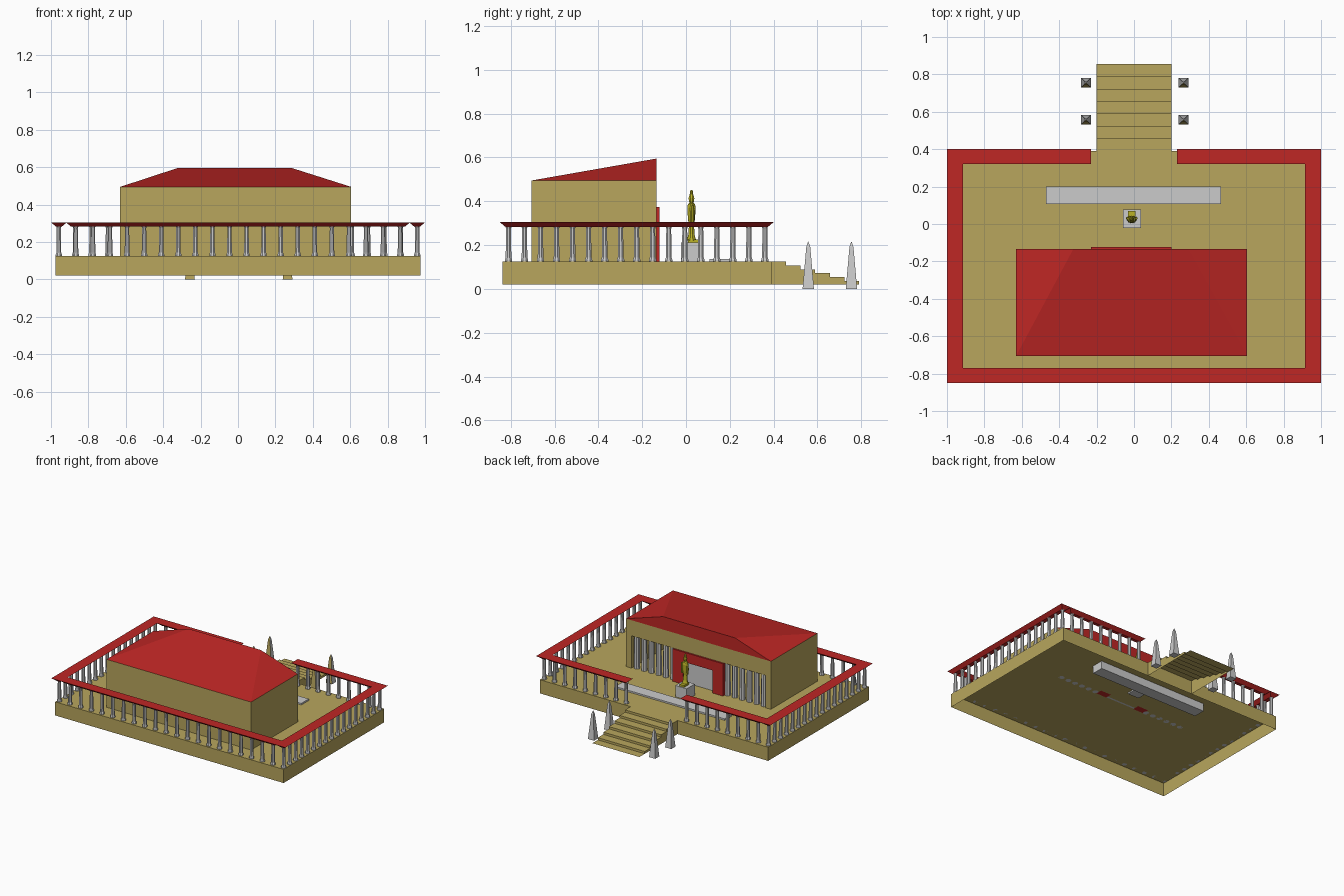
import bpy, bmesh, math

if "Cube" in bpy.data.objects:
    bpy.data.objects.remove(bpy.data.objects["Cube"])

def mat(name, c):
    m = bpy.data.materials.new(name)
    m.diffuse_color = (*c, 1)
    m.use_nodes = True
    m.node_tree.nodes["Principled BSDF"].inputs["Base Color"].default_value = m.diffuse_color
    return m

TAN = mat("sandstone", (0.48, 0.38, 0.11))
RED = mat("red_paint", (0.52, 0.02, 0.018))
GOLD = mat("gold", (0.5, 0.45, 0.02))

def make(name, verts, faces, material=None):
    me = bpy.data.meshes.new(name)
    me.from_pydata(verts, [], faces)
    bm = bmesh.new()
    bm.from_mesh(me)
    bmesh.ops.recalc_face_normals(bm, faces=bm.faces)
    bm.to_mesh(me)
    bm.free()
    ob = bpy.data.objects.new(name, me)
    bpy.context.collection.objects.link(ob)
    if material:
        me.materials.append(material)
    return ob

HEX = [(0, 1, 5, 4), (1, 2, 6, 5), (2, 3, 7, 6), (3, 0, 4, 7), (4, 5, 6, 7), (3, 2, 1, 0)]

def rect(x0, x1, y0, y1, z):
    return [(x0, y0, z), (x1, y0, z), (x1, y1, z), (x0, y1, z)]

def box(name, x0, x1, y0, y1, z0, z1, material=None, open_bottom=False):
    return make(name, rect(x0, x1, y0, y1, z0) + rect(x0, x1, y0, y1, z1),
                HEX[:5] if open_bottom else HEX, material)

def lathe(name, profile, x, y, sides=8, material=None, sy=1.0):
    """Closed turned solid from (radius, z) pairs."""
    v, f = [], []
    for r, z in profile:
        for i in range(sides):
            a = 2 * math.pi * (i + 0.5) / sides
            v.append((x + r * math.cos(a), y + sy * r * math.sin(a), z))
    for k in range(len(profile) - 1):
        for i in range(sides):
            j = (i + 1) % sides
            f.append((k * sides + i, k * sides + j, (k + 1) * sides + j, (k + 1) * sides + i))
    f += [tuple(range(sides))[::-1], tuple(range(len(v) - sides, len(v)))]
    return make(name, v, f, material)

# Hollow platform, open underneath
FLOOR = 0.125
box("platform", -0.975, 0.975, -0.837, 0.39, 0.02, FLOOR, TAN, True)

# Staircase shell: stepped profile, open underneath
prof, y, z = [(0.39, FLOOR)], 0.39, FLOOR
for i in range(6):
    y += 0.0665
    prof.append((y, z))
    z -= 0.0175
    prof.append((y, z))
n = len(prof)
prof += [(0.855, 0.02), (0.39, 0.02)]
m = len(prof)
verts = [(x, a, b) for x in (-0.2, 0.2) for a, b in prof]
side = list(range(n)) + [n + 1]
make("staircase", verts, [(i, i + 1, m + i + 1, m + i) for i in range(n)]
     + [tuple(side), tuple(m + i for i in side)], TAN)

# Colonnade columns
def column(name, x, y, top=0.288):
    h = top - FLOOR
    lathe(name, [(0.018, FLOOR), (0.018, FLOOR + 0.05 * h), (0.014, FLOOR + 0.12 * h),
                 (0.012, FLOOR + 0.92 * h), (0.016, top)], x, y)

X, Y0, Y1 = 0.958, -0.81, 0.36
for i in range(22):
    column("front_column", -X + 2 * X * i / 21, Y0)
for s in (-1, 1):
    for i in range(1, 16):
        column("side_column", s * X, Y0 + (Y1 - Y0) * i / 16)
    for i in range(9):
        column("back_column", s * (X - i * 0.0875), Y1)

# Red colonnade roofs: wide at the top, narrow underneath
def beam(name, x0, x1, y0, y1):
    cut = 0.028
    make(name, rect(x0 + cut, x1 - cut, y0 + cut, y1 - cut, 0.282)
         + rect(x0, x1, y0, y1, 0.305), HEX, RED)

beam("front_colonnade_roof", -0.92, 0.92, -0.85, -0.77)
for s in (-1, 1):
    a, b = sorted((s * 0.915, s * 1.0))
    beam("side_colonnade_roof", a, b, -0.85, 0.4)
    a, b = sorted((s * 0.23, s * 0.92))
    beam("back_colonnade_roof", a, b, 0.32, 0.4)

# Main hall walls
L, R, F, B, TOP = -0.63, 0.605, -0.705, -0.135, 0.495
box("hall_front_wall", L, R, F, F + 0.03, FLOOR, TOP, TAN)
box("hall_left_wall", L, L + 0.045, F + 0.03, B, FLOOR, TOP, TAN)
box("hall_right_wall", R - 0.045, R, F + 0.03, B, FLOOR, TOP, TAN)
box("hall_header", L + 0.045, R - 0.045, B - 0.04, B, 0.375, TOP, TAN)

# Hall roof: half hip with its ridge over the open side
make("hall_roof", rect(L, R, F, B, TOP) + [(-0.325, B, 0.595), (0.29, B, 0.595)],
     [(0, 3, 2, 1), (0, 1, 5, 4), (1, 2, 5), (0, 4, 3), (3, 4, 5, 2)], RED)

# Porch columns
for i in range(6):
    for x in (L + 0.075 + i * 0.062, R - 0.075 - i * 0.062):
        lathe("porch_column", [(0.022, FLOOR), (0.02, 0.375)], x, B - 0.025)

# Red portal with grey door
box("portal_left_post", -0.23, -0.14, B - 0.04, -0.122, FLOOR, 0.3, RED)
box("portal_right_post", 0.11, 0.2, B - 0.04, -0.122, FLOOR, 0.3, RED)
box("portal_lintel", -0.23, 0.2, B - 0.04, -0.122, 0.3, 0.375, RED)
box("door", -0.14, 0.11, B - 0.035, B - 0.02, FLOOR, 0.3)

# Long slab and statue pedestal
box("long_slab", -0.47, 0.465, 0.108, 0.2, 0.065, 0.137)
box("pedestal", -0.06, 0.037, -0.022, 0.077, 0.115, 0.212)

# Gold standing statue
SX, SY = -0.012, 0.025
box("statue_feet", SX - 0.02, SX + 0.02, 0.01, 0.07, 0.212, 0.226, GOLD)
lathe("statue_robe", [(0.026, 0.222), (0.017, 0.25), (0.015, 0.29), (0.02, 0.32),
                      (0.024, 0.37), (0.02, 0.388), (0.008, 0.394)], SX, SY, 10, GOLD, 0.8)
lathe("statue_head", [(0.007, 0.388), (0.013, 0.402), (0.014, 0.415), (0.009, 0.43),
                      (0.007, 0.445), (0.003, 0.452)], SX, SY, 8, GOLD)
for s in (-1, 1):
    lathe("statue_arm", [(0.006, 0.3), (0.008, 0.34), (0.006, 0.38)], SX + s * 0.024, SY + 0.006, 6, GOLD)

# Obelisks beside the stairs
for x in (-0.257, 0.265):
    for y in (0.558, 0.755):
        r, t = 0.026, 0.009
        ob = make("obelisk", rect(x - r, x + r, y - r, y + r, 0)
                  + rect(x - t, x + t, y - t, y + t, 0.192) + [(x, y, 0.218)],
                  HEX[:4] + [HEX[5], (4, 5, 8), (5, 6, 8), (6, 7, 8), (7, 4, 8)])
        ob.data.materials.append(None)
        ob.data.materials.append(TAN)
        for p in ob.data.polygons:
            if p.normal.y < -0.9:
                p.material_index = 1
